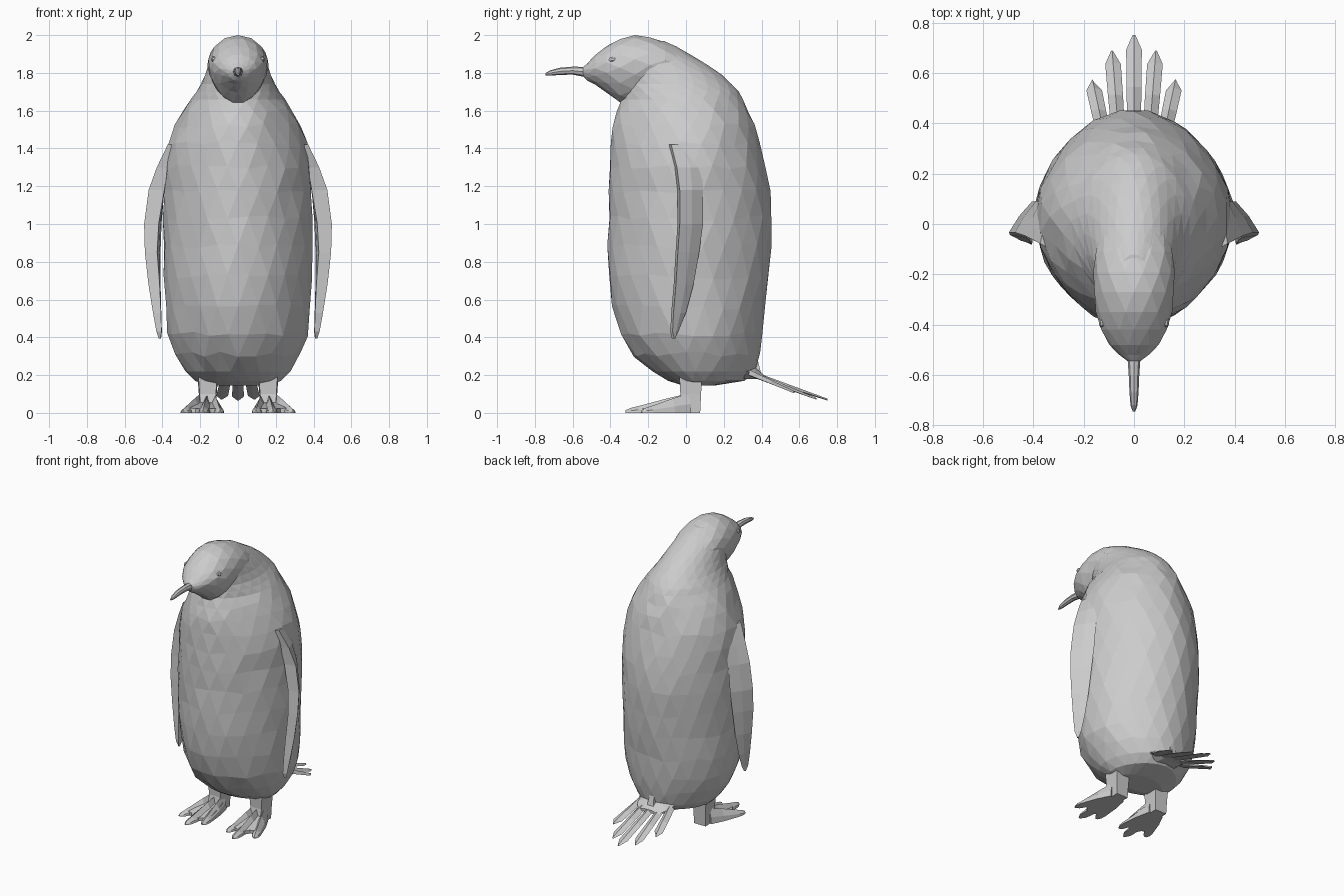
import bpy, bmesh, math, random
from mathutils import Vector

random.seed(4)
grey = bpy.data.materials.new("plain_grey")
grey.diffuse_color = (0.6, 0.6, 0.6, 1)


def make(name, bm):
    """Finish a flat-shaded mesh object."""
    bmesh.ops.recalc_face_normals(bm, faces=bm.faces)
    me = bpy.data.meshes.new(name)
    bm.to_mesh(me)
    bm.free()
    me.materials.append(grey)
    ob = bpy.data.objects.new(name, me)
    bpy.context.collection.objects.link(ob)
    return ob


def loft(name, rings, tri=False):
    """Skin equal-length rings of points and cap both ends."""
    bm = bmesh.new()
    rows = [[bm.verts.new(p) for p in r] for r in rings]
    n = len(rows[0])
    for k, (a, b) in enumerate(zip(rows, rows[1:])):
        for i in range(n):
            j = (i + 1) % n
            if not tri:
                bm.faces.new((a[i], a[j], b[j], b[i]))
            elif k % 2:
                bm.faces.new((a[i], a[j], b[j]))
                bm.faces.new((a[i], b[j], b[i]))
            else:
                bm.faces.new((a[i], a[j], b[i]))
                bm.faces.new((a[j], b[j], b[i]))
    bm.faces.new(rows[0])
    bm.faces.new(rows[-1])
    return make(name, bm)


# body and nape: z, front y, back y, half width, y of widest point
BODY = [
    (0.146, -0.02, 0.16, 0.17, 0.06), (0.17, -0.095, 0.31, 0.23, 0.06),
    (0.22, -0.18, 0.37, 0.278, 0.05), (0.31, -0.275, 0.39, 0.335, 0.05),
    (0.42, -0.345, 0.405, 0.372, 0.04), (0.56, -0.39, 0.422, 0.385, 0.04),
    (0.72, -0.41, 0.438, 0.39, 0.03), (0.88, -0.413, 0.449, 0.395, 0.03),
    (1.03, -0.412, 0.455, 0.395, 0.03), (1.17, -0.408, 0.445, 0.39, 0.03),
    (1.30, -0.405, 0.422, 0.39, 0.03), (1.42, -0.402, 0.393, 0.373, 0.03),
    (1.52, -0.39, 0.365, 0.332, 0.03), (1.60, -0.37, 0.335, 0.29, 0.02),
    (1.66, -0.345, 0.305, 0.25, 0.01), (1.70, -0.335, 0.28, 0.222, -0.01),
    (1.74, -0.335, 0.245, 0.197, -0.04), (1.79, -0.34, 0.19, 0.175, -0.09),
    (1.84, -0.345, 0.12, 0.158, -0.14), (1.89, -0.34, 0.035, 0.138, -0.18),
    (1.94, -0.33, -0.05, 0.10, -0.21), (1.97, -0.31, -0.12, 0.06, -0.22),
]
N = 22
body = []
for k, (z, yf, yb, w, ym) in enumerate(BODY):
    ring = []
    j = 0.011 if 2 < k < 14 else 0.0
    for i in range(N):
        a = 2 * math.pi * (i + 0.5 * (k % 2)) / N
        c, s = math.cos(a), math.sin(a)
        r = 1 + random.uniform(-j, j) - (0.035 * math.sin(2 * a) ** 2 if k < 15 else 0)
        ring.append((w * c * r, ym + s * r * ((yb - ym) if s > 0 else (ym - yf)),
                     z + random.uniform(-1.3, 1.3) * j))
    body.append(ring)
body_ob = loft("body", body, True)

# head: y, bottom z, top z, half width
HEAD = [(-0.545, 1.782, 1.83, 0.025), (-0.52, 1.757, 1.853, 0.06), (-0.48, 1.735, 1.897, 0.098),
        (-0.42, 1.695, 1.942, 0.133), (-0.35, 1.64, 1.982, 0.152), (-0.27, 1.635, 2.0, 0.161),
        (-0.19, 1.66, 1.991, 0.162), (-0.11, 1.69, 1.962, 0.155), (-0.03, 1.73, 1.92, 0.13)]
head = []
for k, (y, zb, zt, w) in enumerate(HEAD):
    zm = 0.45 * zb + 0.55 * zt
    ring = []
    for i in range(14):
        a = 2 * math.pi * (i + 0.5 * (k % 2)) / 14
        c, s = math.cos(a), math.sin(a)
        if s < 0:
            c *= 1 + 0.15 * s   # jaw narrows to the chin
        ring.append((w * c, y, zm + s * ((zt - zm) if s > 0 else (zm - zb))))
    head.append(ring)
head_ob = loft("head", head, True)

# merge head and body into one skin
mod = body_ob.modifiers.new("union", 'BOOLEAN')
mod.operation, mod.solver, mod.object = 'UNION', 'EXACT', head_ob
merged = bpy.data.meshes.new_from_object(body_ob.evaluated_get(bpy.context.evaluated_depsgraph_get()))
body_ob.modifiers.clear()
body_ob.data = merged
bpy.data.objects.remove(head_ob)

# beak: y, z centre, half width, half height
BEAK = [(-0.51, 1.805, 0.035, 0.035), (-0.545, 1.806, 0.025, 0.026),
        (-0.60, 1.812, 0.021, 0.021), (-0.67, 1.808, 0.018, 0.019),
        (-0.72, 1.799, 0.014, 0.014), (-0.745, 1.792, 0.005, 0.006)]
loft("beak", [[(w * math.cos(i * math.pi / 4), y, z + h * math.sin(i * math.pi / 4))
               for i in range(8)] for y, z, w, h in BEAK])

# flipper: z, front y, back y, outer x, inner x, back x
FLIPPER = [(1.42, -0.09, 0.03, 0.372, 0.35, 0.35), (1.30, -0.06, 0.085, 0.43, 0.37, 0.372),
           (1.18, -0.045, 0.09, 0.473, 0.39, 0.39), (1.00, -0.045, 0.09, 0.497, 0.42, 0.405),
           (0.85, -0.055, 0.07, 0.493, 0.428, 0.41), (0.68, -0.065, 0.04, 0.474, 0.415, 0.41),
           (0.53, -0.078, 0.0, 0.45, 0.408, 0.408), (0.43, -0.083, -0.04, 0.432, 0.405, 0.405),
           (0.395, -0.075, -0.058, 0.42, 0.41, 0.408)]

# toes of one foot: tip x, tip y, half width
TOES = [(0.095, -0.26, 0.028), (0.185, -0.32, 0.03), (0.292, -0.235, 0.028)]

for side, m in (("right", 1), ("left", -1)):
    rings = []
    for z, yf, yb, xo, xi, xb in FLIPPER:
        ym = 0.5 * (yf + yb)
        rings.append([(m * xo, yf + 0.012, z), (m * (0.55 * xo + 0.45 * xb), ym + 0.01, z),
                      (m * xb, yb, z), (m * (0.5 * xi + 0.5 * xb - 0.002), ym, z),
                      (m * xi, yf, z)])
    loft(side + "_flipper", rings)

    # leg
    loft(side + "_leg", [[(m * (0.16 + sx * w), y1 if sy > 0 else y0, z)
                          for sx, sy in ((-1, -1), (1, -1), (1.1, 0.5), (0.6, 1), (-0.6, 1), (-1.1, 0.5))]
                         for z, w, y0, y1 in ((0, 0.04, -0.05, 0.075), (0.10, 0.043, -0.03, 0.08),
                                              (0.20, 0.05, -0.035, 0.085))])

    # ridged toes
    for n, (tx, ty, w) in enumerate(TOES):
        tip, heel = Vector((tx, ty)), Vector((0.16 + (n - 1) * 0.035, 0.02))
        d = (tip - heel).normalized()
        p = Vector((-d.y, d.x))
        rings = []
        for t, ww, h in ((0, 0.02, 0.105), (0.35, 0.03, 0.077), (0.8, w, 0.036),
                         (0.92, w * 0.8, 0.026), (1, 0.006, 0.014)):
            c = heel.lerp(tip, t)
            rings.append([(m * (c + p * ww * u).x, (c + p * ww * u).y, z)
                          for u, z in ((-1, 0), (-0.85, h * 0.45), (0, h), (0.85, h * 0.45), (1, 0))])
        loft("%s_toe_%d" % (side, n + 1), rings)

    # webbing between the toes
    web = [(0.13, 0.06), (0.10, -0.04), (0.085, -0.20), (0.14, -0.215),
           (0.19, -0.25), (0.225, -0.19), (0.28, -0.18), (0.225, -0.03), (0.19, 0.06)]
    loft(side + "_web", [[(m * x, y, 0) for x, y in web],
                         [(m * x, y, 0.022 + 0.2 * max(0, y + 0.2)) for x, y in web]])

    # eye: small faceted stud
    loft(side + "_eye", [[(m * x, -0.39 + r * math.cos(i * math.pi / 4),
                           1.872 + 0.7 * r * math.sin(i * math.pi / 4)) for i in range(8)]
                         for x, r in ((0.11, 0.02), (0.134, 0.02), (0.139, 0.01))])

# tail root
loft("tail_root", [[(w * c, y, z + h * s) for c, s in ((-1, -0.2), (-0.5, -1), (0.5, -1), (1, -0.2), (0.4, 1), (-0.4, 1))]
                   for y, z, w, h in ((0.28, 0.25, 0.15, 0.07), (0.365, 0.21, 0.12, 0.03), (0.42, 0.185, 0.08, 0.01))])
loft("tail_ridge", [[(-0.04, 0.33, 0.20), (0.04, 0.33, 0.20), (0.025, 0.40, 0.20), (-0.025, 0.40, 0.20)],
                    [(-0.01, 0.33, 0.37), (0.01, 0.33, 0.37), (0.01, 0.36, 0.36), (-0.01, 0.36, 0.36)]])

# tail feathers: base x, tip x, tip y, tip z
for n, (bx, tx, ty, tz) in enumerate([(0, 0, 0.75, 0.07), (0.06, 0.087, 0.69, 0.075), (-0.06, -0.087, 0.69, 0.075),
                                      (0.115, 0.165, 0.575, 0.11), (-0.115, -0.165, 0.575, 0.11)]):
    base, tip = Vector((bx, 0.34, 0.21)), Vector((tx, ty, tz))
    rings = []
    for t, w in ((0, 0.026), (0.5, 0.03), (0.86, 0.031), (1, 0.006)):
        c = base.lerp(tip, t)
        h = 0.016 * (1 - 0.7 * t)
        rings.append([(c.x - w, c.y - abs(bx) * 0.1, c.z - h * 0.5), (c.x, c.y, c.z + h),
                      (c.x + w, c.y - abs(bx) * 0.1, c.z - h * 0.5), (c.x, c.y, c.z - h)])
    loft("tail_feather_%d" % (n + 1), rings)
